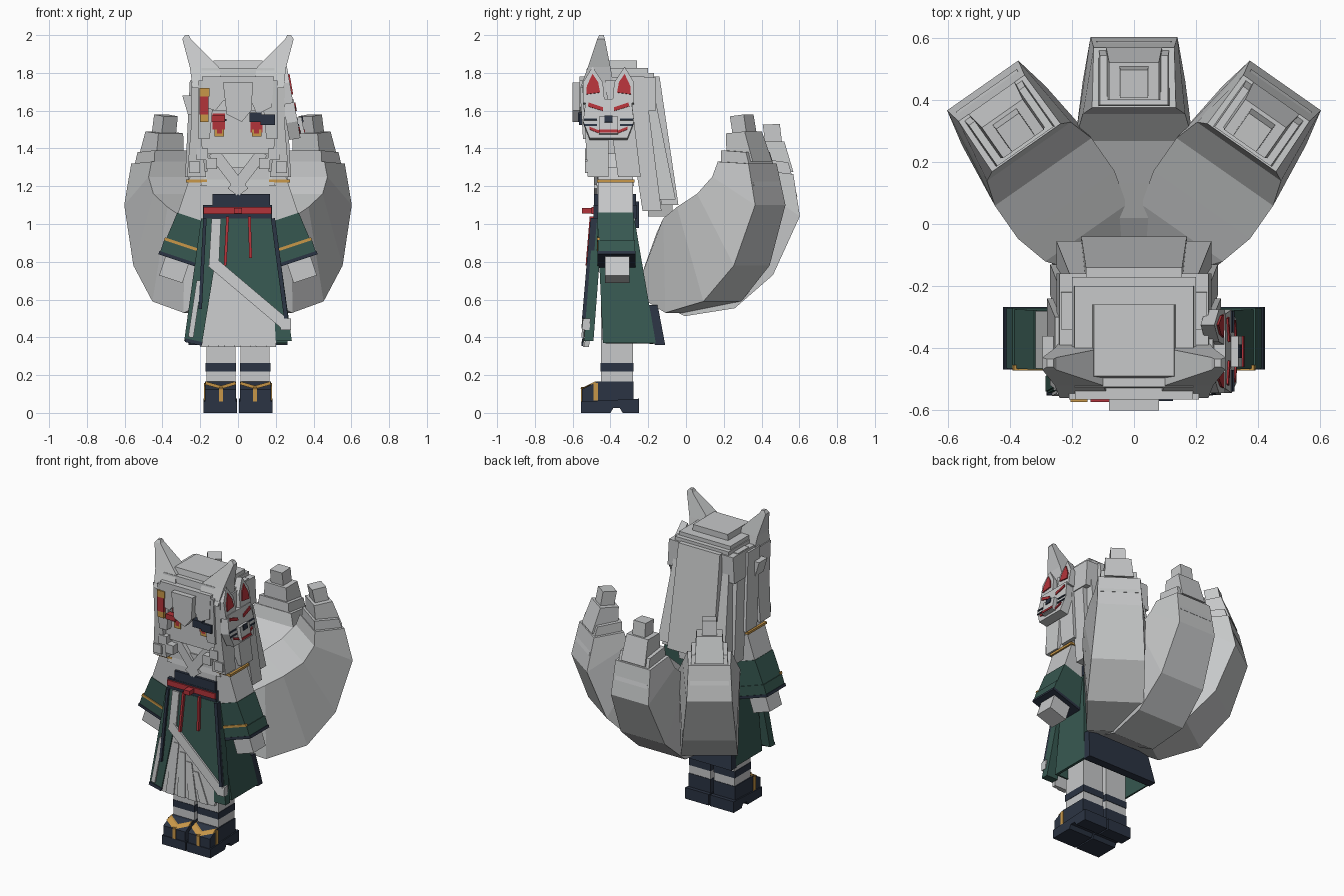
import bpy, bmesh, math
from mathutils import Matrix, Vector


def mat(name, rgb):
    m = bpy.data.materials.new(name)
    m.diffuse_color = (*rgb, 1)
    return m


WHITE = mat("pale_grey", (0.57, 0.58, 0.585))
NAVY = mat("navy", (0.024, 0.034, 0.056))
GREEN = mat("dark_green", (0.038, 0.098, 0.082))
RED = mat("red", (0.45, 0.033, 0.042))
GOLD = mat("gold", (0.58, 0.31, 0.065))


def loft(name, rings, m, M=None):
    """Closed solid through a list of equal-length point rings."""
    bm = bmesh.new()
    vs = [[bm.verts.new(p) for p in r] for r in rings]
    n = len(vs[0])
    for a, b in zip(vs, vs[1:]):
        for i in range(n):
            bm.faces.new((a[i], a[(i + 1) % n], b[(i + 1) % n], b[i]))
    bm.faces.new(vs[0][::-1])
    bm.faces.new(vs[-1])
    if M:
        bm.transform(M)
    bmesh.ops.recalc_face_normals(bm, faces=bm.faces)
    me = bpy.data.meshes.new(name)
    bm.to_mesh(me)
    bm.free()
    me.materials.append(m)
    ob = bpy.data.objects.new(name, me)
    bpy.context.collection.objects.link(ob)
    return ob


def stack(name, m, *rects, M=None, s=1):
    """Solid through horizontal rectangles (x0, x1, y0, y1, z)."""
    return loft(name, [[(s * a, c, z), (s * b, c, z), (s * b, d, z), (s * a, d, z)]
                       for a, b, c, d, z in rects], m, M)


def box(name, m, x0, x1, y0, y1, z0, z1, M=None, s=1):
    return stack(name, m, (x0, x1, y0, y1, z0), (x0, x1, y0, y1, z1), M=M, s=s)


def front(name, m, pts, y0, y1, M=None):
    return loft(name, [[(x, y, z) for x, z in pts] for y in (y0, y1)], m, M)


def side(name, m, pts, x0, x1, M=None):
    return loft(name, [[(x, y, z) for y, z in pts] for x in (x0, x1)], m, M)


def bar(name, m, a, b, w, y0, y1, M=None):
    """Flat strip from a to b in the front plane."""
    a, b = Vector(a), Vector(b)
    n = (b - a).orthogonal().normalized() * w / 2
    return front(name, m, [a + n, b + n, b - n, a - n], y0, y1, M)


def lean(k, c):
    """Shear that slides y by k * z + c."""
    return Matrix(((1, 0, 0, 0), (0, 1, k, c), (0, 0, 1, 0), (0, 0, 0, 1)))


# Legs, socks and sandals
S = lean(2, -0.8)
for s, sd in ((-1, "left"), (1, "right")):
    box(sd + "_leg", WHITE, 0.012, 0.168, -0.45, -0.28, 0.15, 0.75, s=s)
    box(sd + "_sock_band", NAVY, 0.01, 0.171, -0.453, -0.277, 0.22, 0.265, s=s)
    side(sd + "_foot", NAVY, [(-0.55, 0.05), (-0.55, 0.125), (-0.47, 0.165), (-0.277, 0.165), (-0.277, 0.05)],
         s * 0.01, s * 0.174)
    side(sd + "_sole", NAVY, [(-0.555, 0), (-0.4, 0), (-0.385, 0.025), (-0.35, 0.025),
         (-0.335, 0), (-0.25, 0), (-0.25, 0.075), (-0.555, 0.06)], s * 0.005, s * 0.182)
    for x in (0.012, 0.172):
        bar(sd + "_strap", GOLD, (s * x, 0.158), (s * 0.09, 0.135), 0.017, -0.014, 0.015, S)
    box(sd + "_toe_strap", GOLD, 0.08, 0.1, -0.556, -0.53, 0.06, 0.137, s=s)
    box(sd + "_side_strap", GOLD, 0.165, 0.179, -0.49, -0.465, 0.065, 0.157, s=s)

# Torso, collar and belt
box("torso", WHITE, -0.165, 0.165, -0.47, -0.28, 0.95, 1.3)
stack("shoulders", WHITE, (-0.2, 0.2, -0.475, -0.275, 1.2), (-0.12, 0.12, -0.45, -0.3, 1.38))
for s in (-1, 1):
    bar("collar", WHITE, (s * 0.13, 1.38), (-s * 0.03, 1.17), 0.06, -0.488, -0.46)
box("belt_upper", NAVY, -0.135, 0.17, -0.488, -0.265, 1.1, 1.16)
box("belt_lower", NAVY, -0.185, 0.18, -0.49, -0.26, 1.03, 1.1)
box("belt_cord", RED, -0.183, 0.178, -0.5, -0.48, 1.053, 1.09)
box("belt_knot", RED, -0.022, 0.022, -0.55, -0.49, 1.055, 1.085)
box("back_bow", NAVY, -0.12, 0.12, -0.27, -0.25, 0.98, 1.12)

# Robe skirt, open underneath
skirt = stack("skirt", GREEN, (-0.262, 0.262, -0.44, -0.16, 0.37),
              (-0.175, 0.175, -0.47, -0.275, 1.04))
bm = bmesh.new()
bm.from_mesh(skirt.data)
bmesh.ops.delete(bm, geom=[f for f in bm.faces if f.normal.z < -0.9], context='FACES')
bm.to_mesh(skirt.data)
bm.free()
skirt.modifiers.new("thickness", 'SOLIDIFY').thickness = 0.02
stack("back_hem", NAVY, (-0.262, 0.262, -0.165, -0.11, 0.36), (-0.235, 0.235, -0.205, -0.15, 0.57))
for s in (-1, 1):
    stack("side_hem_flap", GREEN, (0.2, 0.285, -0.54, -0.49, 0.38), (0.165, 0.195, -0.49, -0.44, 1.03), s=s)
# Front panels hang on a slant, clear of the legs
F = lean(0.085, -0.558)
front("inner_skirt", WHITE, [(-0.13, 0.8), (-0.2, 0.35), (0.2, 0.35), (0.22, 0.52)], -0.01, 0.015, F)
for i in range(4):
    x = -0.13 + i * 0.085
    stack("pleat", WHITE, (x - 0.03, x + 0.03, -0.018, 0.01, 0.35),
          (x * 0.6 - 0.045, x * 0.6 - 0.005, -0.016, 0.01, 0.69 - i * 0.05), M=F)
front("left_robe_panel", GREEN, [(-0.17, 1.03), (-0.1, 1.03), (-0.12, 0.8), (-0.19, 0.37), (-0.28, 0.38)],
      -0.02, 0.012, F)
front("crossed_panel", GREEN, [(-0.12, 1.03), (0.18, 1.03), (0.265, 0.49), (-0.1, 0.79)], -0.022, 0.01, F)
front("sash_upper", WHITE, [(-0.14, 1.03), (-0.09, 1.03), (-0.1, 0.8), (-0.155, 0.77)], -0.032, 0, F)
bar("sash_diagonal", WHITE, (-0.14, 0.8), (0.25, 0.47), 0.06, -0.034, 0, F)
box("sash_end", WHITE, 0.225, 0.28, -0.03, 0.01, 0.44, 0.5, F)
bar("left_robe_edge", NAVY, (-0.175, 1.03), (-0.2, 0.55), 0.018, -0.035, 0, F)
bar("right_robe_edge", NAVY, (0.185, 1.03), (0.255, 0.5), 0.022, -0.035, 0, F)
bar("left_white_strip", WHITE, (-0.205, 0.7), (-0.25, 0.4), 0.028, -0.03, 0, F)
bar("hem_edge", NAVY, (-0.28, 0.385), (-0.19, 0.365), 0.02, -0.026, 0.014, F)
for a, b in (((-0.055, 1.04), (-0.068, 0.78)), ((0.06, 1.04), (0.067, 0.82))):
    bar("red_cord", RED, a, b, 0.015, -0.04, -0.02, F)

# Arms: built hanging down, then tilted outward
for s, sd in ((-1, "left"), (1, "right")):
    A = Matrix.Translation((s * 0.18, -0.365, 1.25)) @ Matrix.Rotation(-s * math.radians(18.5), 4, 'Y')
    box(sd + "_upper_arm", WHITE, -0.07, 0.07, -0.1, 0.085, -0.25, 0.03, A)
    box(sd + "_arm_band", GOLD, 0.165, 0.275, -0.472, -0.272, 1.22, 1.235, s=s)
    stack(sd + "_sleeve", GREEN, (-0.125, 0.09, -0.1, 0.09, -0.43),
          (-0.08, 0.074, -0.104, 0.088, -0.225), M=A, s=s)
    box(sd + "_sleeve_stripe", GOLD, -0.115, 0.094, -0.107, -0.09, -0.385, -0.37, A, s)
    box(sd + "_cuff", GREEN, -0.128, 0.094, -0.101, 0.095, -0.45, -0.385, A, s)
    box(sd + "_cuff_lining", NAVY, -0.132, 0.099, -0.103, 0.098, -0.465, -0.447, A, s)
    box(sd + "_hand", WHITE, -0.07, 0.06, -0.065, 0.065, -0.57, -0.4, A, s)

# Head and stepped hair cap
box("head", WHITE, -0.2, 0.2, -0.5, -0.17, 1.37, 1.8)
box("neck", WHITE, -0.07, 0.07, -0.43, -0.3, 1.28, 1.4)
for i, (w, y0, y1, z0, z1) in enumerate(((0.25, -0.53, -0.16, 1.6, 1.775),
                                         (0.2, -0.535, -0.2, 1.7, 1.825), (0.135, -0.5, -0.26, 1.8, 1.865))):
    stack("hair_cap_%d" % i, WHITE, (-w, w, y0, y1, z0), (-w * 0.96, w * 0.96, y0 + 0.01, y1, z1))
# Long back hair, overlapping slanted slabs that widen downward
stack("back_hair_outer", WHITE, (-0.17, 0.17, -0.13, -0.04, 1.1), (-0.155, 0.155, -0.23, -0.14, 1.78))
stack("back_hair_inner", WHITE, (-0.25, 0.25, -0.19, -0.055, 1.13), (-0.2, 0.2, -0.33, -0.18, 1.75))
stack("back_hair_tip", WHITE, (-0.1, 0.1, -0.2, -0.07, 1.04), (-0.15, 0.15, -0.2, -0.08, 1.3))
for s in (-1, 1):
    stack("side_hair_rear", WHITE, (0.2, 0.27, -0.23, -0.13, 1.07), (0.17, 0.235, -0.34, -0.22, 1.78), s=s)
    stack("side_hair_mid", WHITE, (0.2, 0.28, -0.36, -0.24, 1.25), (0.19, 0.255, -0.43, -0.3, 1.76), s=s)
    stack("side_hair_front", WHITE, (0.17, 0.27, -0.52, -0.41, 1.25), (0.2, 0.25, -0.535, -0.41, 1.5),
          (0.18, 0.25, -0.55, -0.41, 1.75), s=s)
    for x, z in ((0.11, 1.29), (0.16, 1.34), (0.2, 1.27)):
        box("curled_hair_end", WHITE, x, x + 0.06, -0.535, -0.45, z, z + 0.06, s=s)
    stack("side_bang", WHITE, (0.15, 0.21, -0.545, -0.5, 1.45), (0.12, 0.21, -0.565, -0.5, 1.76), s=s)
    # Fox ears
    stack("ear", WHITE, (0.08, 0.24, -0.56, -0.38, 1.72), (0.1, 0.255, -0.52, -0.4, 1.83),
          (0.25, 0.295, -0.47, -0.43, 1.98), (0.26, 0.28, -0.46, -0.435, 2.0), s=s)
stack("hair_flare", WHITE, (-0.265, -0.23, -0.45, -0.36, 1.58), (-0.295, -0.25, -0.45, -0.36, 1.68))
front("fringe", WHITE, [(-0.19, 1.78), (0.19, 1.78), (0.18, 1.62), (0.1, 1.58), (0.07, 1.65), (-0.08, 1.65),
                        (-0.12, 1.6), (-0.18, 1.62)], -0.565, -0.5)
front("centre_bang", WHITE, [(-0.08, 1.75), (0.08, 1.75), (0.07, 1.6), (0.02, 1.54), (-0.06, 1.58)], -0.6, -0.55)

# Face
box("left_eye", RED, -0.135, -0.07, -0.507, -0.5, 1.5, 1.585)
box("right_eye", RED, 0.065, 0.13, -0.507, -0.5, 1.485, 1.54)
for s, sd in ((-1, "left"), (1, "right")):
    box(sd + "_eye_glow", GOLD, 0.075, 0.125, -0.508, -0.5, 1.462, 1.5, s=s)
    box(sd + "_pupil", RED, 0.085, 0.11, -0.51, -0.5, 1.48, 1.54, s=s)
box("left_lash", NAVY, -0.145, -0.06, -0.509, -0.5, 1.545, 1.557)
box("dark_hair_clip", NAVY, 0.06, 0.125, -0.571, -0.5, 1.54, 1.59)
box("dark_hair_clip_end", NAVY, 0.12, 0.195, -0.566, -0.5, 1.525, 1.58)
# Hanging ornament in the hair
for n, m, x0, x1, z0, z1 in (("top", GOLD, -0.205, -0.15, 1.675, 1.72), ("ribbon", RED, -0.205, -0.155, 1.58, 1.675),
                             ("bead", GOLD, -0.2, -0.155, 1.54, 1.58), ("tassel", RED, -0.14, -0.07, 1.54, 1.575)):
    box("ornament_" + n, m, x0, x1, -0.573, -0.53, z0, z1)

# Fox mask on the side of the head
K = Matrix.Translation((0.292, -0.41, 1.56)) @ Matrix.Rotation(math.radians(-10), 4, 'Y')
side("mask_face", WHITE, [(-0.12, 0.1), (0.12, 0.1), (0.135, -0.02), (0.1, -0.11), (-0.1, -0.11),
                          (-0.135, -0.02)], -0.04, 0.02, K)
box("mask_snout", WHITE, 0.02, 0.045, -0.05, 0.05, -0.09, 0.0, K)
box("mask_nose", NAVY, 0.045, 0.051, -0.022, 0.022, -0.03, 0.005, K)
box("mask_mouth", RED, 0.045, 0.05, -0.05, 0.05, -0.085, -0.07, K)
for s in (-1, 1):
    side("mask_ear", WHITE, [(s * 0.02, 0.08), (s * 0.135, 0.08), (s * 0.135, 0.19), (s * 0.085, 0.275),
                             (s * 0.03, 0.19)], -0.03, 0.015, K)
    side("mask_ear_inside", RED, [(s * 0.045, 0.135), (s * 0.118, 0.125), (s * 0.115, 0.17), (s * 0.085, 0.235),
                                  (s * 0.055, 0.19)], 0.015, 0.022, K)
    side("mask_eye", RED, [(s * 0.03, 0.035), (s * 0.11, 0.06), (s * 0.105, 0.08), (s * 0.03, 0.055)], 0.02, 0.026, K)
    side("mask_cheek", RED, [(s * 0.05, -0.085), (s * 0.1, -0.065), (s * 0.1, -0.05), (s * 0.05, -0.07)], 0.02, 0.026, K)
    for z in (-0.045, -0.015):
        box("mask_whisker", NAVY, 0.02, 0.025, s * 0.06, s * 0.13, z, z + 0.01, K)

# Three curled tails: (outer r, z, inner r, z, outer half width, inner half width)
BODY = ((0.03, 0.63, 0.17, 0.95, 0.08, 0.08), (0.28, 0.53, 0.27, 1.03, 0.155, 0.16),
        (0.54, 0.59, 0.38, 1.09, 0.175, 0.19), (0.73, 0.78, 0.51, 1.16, 0.165, 0.19),
        (0.85, 1.1, 0.59, 1.25, 0.14, 0.165), (0.8, 1.32, 0.605, 1.33, 0.13, 0.135))
STEP = ((0.83, 1.2, 0.61, 1.25, 0.12, 0.12), (0.77, 1.38, 0.61, 1.39, 0.11, 0.11))
NECK = ((0.8, 1.33, 0.63, 1.33, 0.09, 0.09), (0.74, 1.49, 0.62, 1.48, 0.08, 0.08))
TIP = ((0.74, 1.42, 0.65, 1.42, 0.048, 0.048), (0.71, 1.58, 0.62, 1.57, 0.045, 0.045))
for name, yaw, pitch in (("left", 35, 0), ("middle", 0, -4), ("right", -35, 0)):
    T = (Matrix.Translation((0, -0.25, 0.8)) @ Matrix.Rotation(math.radians(yaw), 4, 'Z')
         @ Matrix.Rotation(math.radians(pitch), 4, 'X') @ Matrix.Translation((0, 0.004 * pitch, -0.8)))
    for part, prof in (("body", BODY), ("step", STEP), ("neck", NECK), ("tip", TIP)):
        loft(name + "_tail_" + part, [[(-w, a, b), (w, a, b), (v, c, d), (-v, c, d)]
                                      for a, b, c, d, w, v in prof], WHITE, T)
